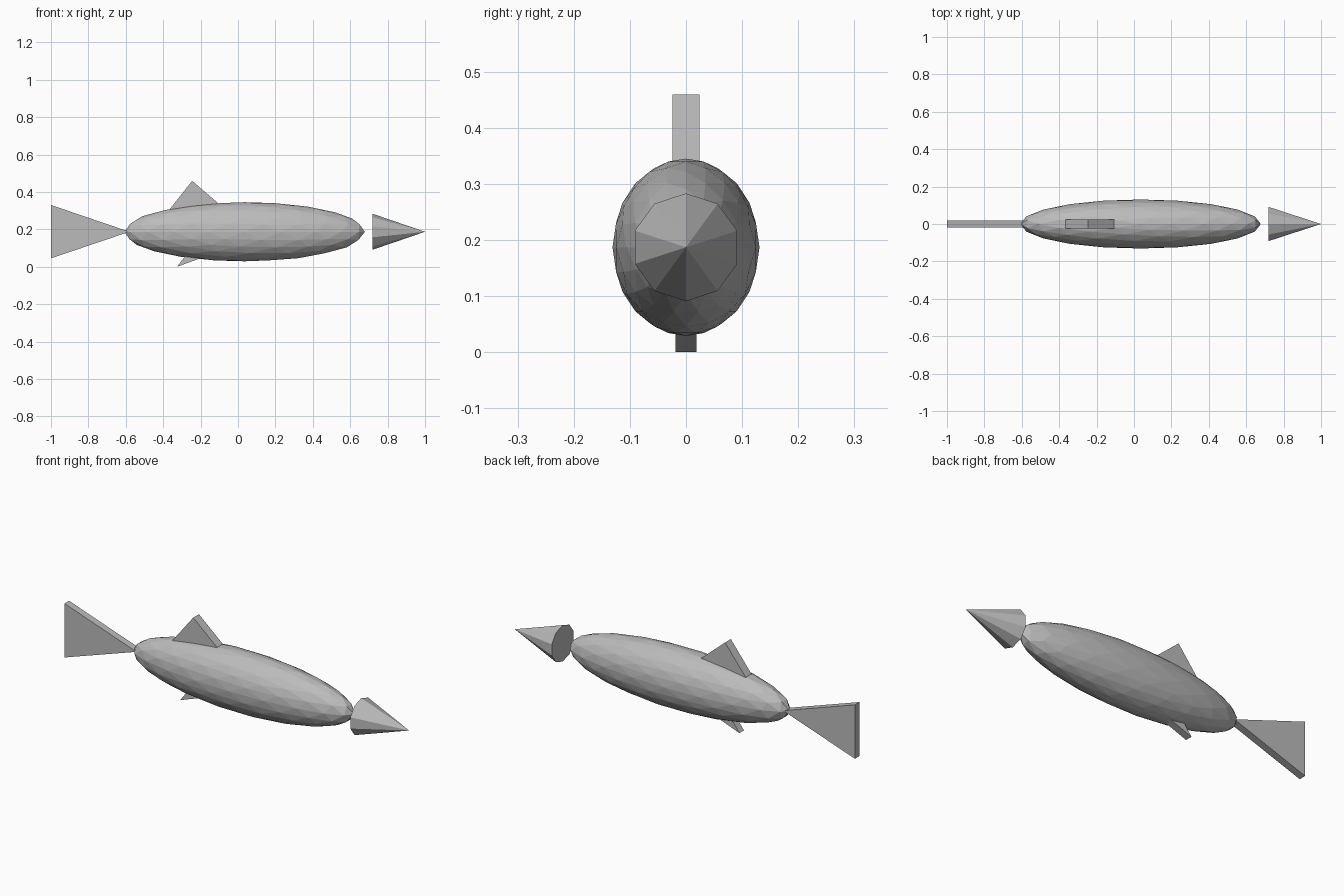
import bpy
import bmesh
from math import pi
from mathutils import Matrix, Vector

if "Cube" in bpy.data.objects:
    bpy.data.objects.remove(bpy.data.objects["Cube"])

MID_Z = 0.187

grey = bpy.data.materials.new("plain_grey")
grey.use_nodes = True
colour = (0.5, 0.5, 0.5, 1)
grey.diffuse_color = colour
grey.node_tree.nodes["Principled BSDF"].inputs["Base Color"].default_value = colour


def make_object(name, bm):
    bmesh.ops.recalc_face_normals(bm, faces=bm.faces)
    mesh = bpy.data.meshes.new(name)
    bm.to_mesh(mesh)
    bm.free()
    mesh.materials.append(grey)
    obj = bpy.data.objects.new(name, mesh)
    bpy.context.collection.objects.link(obj)


def make_fin(name, outline, half_width):
    """Extrude an x-z outline across the body's centre plane."""
    bm = bmesh.new()
    face = bm.faces.new([bm.verts.new((x, -half_width, z)) for x, z in outline])
    side = bmesh.ops.extrude_face_region(bm, geom=[face])["geom"]
    verts = [v for v in side if isinstance(v, bmesh.types.BMVert)]
    bmesh.ops.translate(bm, verts=verts, vec=(0, 2 * half_width, 0))
    make_object(name, bm)


# Faceted body
bm = bmesh.new()
bmesh.ops.create_icosphere(bm, subdivisions=3, radius=1)
bmesh.ops.transform(bm, verts=bm.verts, matrix=Matrix.LocRotScale(
    Vector((0.035, 0, MID_Z)), None, Vector((0.643, 0.131, 0.158))))
make_object("body", bm)

# Ten-sided nose cone, pointing to +x and detached from the body
bm = bmesh.new()
bmesh.ops.create_cone(bm, cap_ends=True, segments=10, radius1=0.096, radius2=0,
                      depth=0.28)
bmesh.ops.remove_doubles(bm, verts=bm.verts, dist=0.0001)
bmesh.ops.transform(bm, verts=bm.verts, matrix=Matrix.Translation((0.86, 0, MID_Z))
                    @ Matrix.Rotation(pi / 2, 4, "Y") @ Matrix.Rotation(pi / 2, 4, "Z"))
make_object("nose_cone", bm)

# Fins
make_fin("tail_fin", [(-1, 0.33), (-1, 0.045), (-0.58, MID_Z)], 0.019)
make_fin("dorsal_fin", [(-0.245, 0.459), (-0.375, 0.295), (-0.06, 0.3)], 0.024)
make_fin("belly_fin", [(-0.325, 0), (-0.25, 0.1), (-0.12, 0.075)], 0.019)
